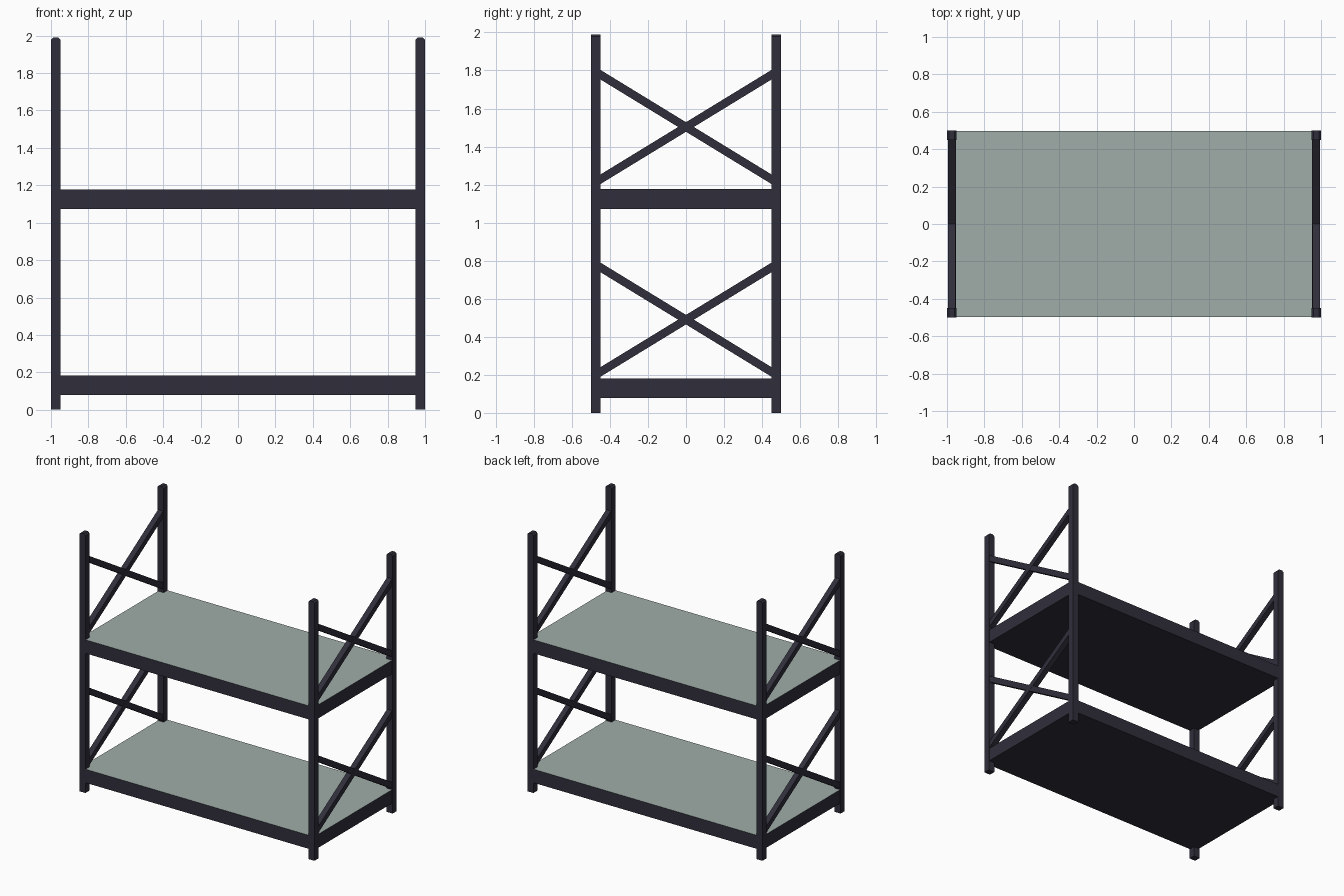
import bpy, bmesh, math
from mathutils import Matrix, Vector

if "Cube" in bpy.data.objects:
    bpy.data.objects.remove(bpy.data.objects["Cube"])


def material(name, rgb):
    m = bpy.data.materials.new(name)
    m.diffuse_color = (*rgb, 1)
    m.use_nodes = True
    m.node_tree.nodes["Principled BSDF"].inputs["Base Color"].default_value = m.diffuse_color
    return m


dark = material("dark metal", (0.030, 0.027, 0.043))
green = material("grey green board", (0.35, 0.42, 0.395))


def box(name, centre, size, rot_x=0.0, chamfer_top=0.0, top_mat=None):
    bm = bmesh.new()
    bmesh.ops.create_cube(bm, size=1)
    bmesh.ops.scale(bm, vec=size, verts=bm.verts)
    if chamfer_top:
        # small chamfer on the top edges that run along y
        edges = [e for e in bm.edges
                 if all(v.co.z > 0 for v in e.verts)
                 and abs(e.verts[0].co.y - e.verts[1].co.y) > 1e-4]
        bmesh.ops.bevel(bm, geom=edges, offset=chamfer_top, segments=1, affect='EDGES')
    bmesh.ops.transform(bm, verts=bm.verts,
                        matrix=Matrix.Translation(Vector(centre)) @ Matrix.Rotation(rot_x, 4, 'X'))
    bm.normal_update()
    me = bpy.data.meshes.new(name)
    me.materials.append(dark)
    if top_mat:
        me.materials.append(top_mat)
        for f in bm.faces:
            f.material_index = 1 if f.normal.z > 0.9 else 0
    bm.to_mesh(me)
    bm.free()
    ob = bpy.data.objects.new(name, me)
    bpy.context.collection.objects.link(ob)
    return ob


# Corner posts
for sx, xn in ((-1, "left"), (1, "right")):
    for sy, yn in ((-1, "front"), (1, "back")):
        box(f"{yn}_{xn}_post", (sx * 0.974, sy * 0.475, 0.995),
            (0.052, 0.05, 1.99), chamfer_top=0.012)

# Shelves: dark rim and underside, green top
for name, z in (("lower_shelf", 0.13), ("upper_shelf", 1.125)):
    box(name, (0, 0, z), (1.99, 0.996, 0.104), top_mat=green)

# Crossed braces on both ends
angle = math.atan2(0.275, 0.45)
length = 0.93 / math.cos(angle)
for sx, xn in ((-1, "left"), (1, "right")):
    for zn, z in (("lower", 0.49), ("upper", 1.503)):
        for s, d in ((1, "rising"), (-1, "falling")):
            box(f"{xn}_{zn}_{d}_brace", (sx * 0.974, 0, z),
                (0.042 + 0.001 * s, length, 0.043), rot_x=s * angle)
